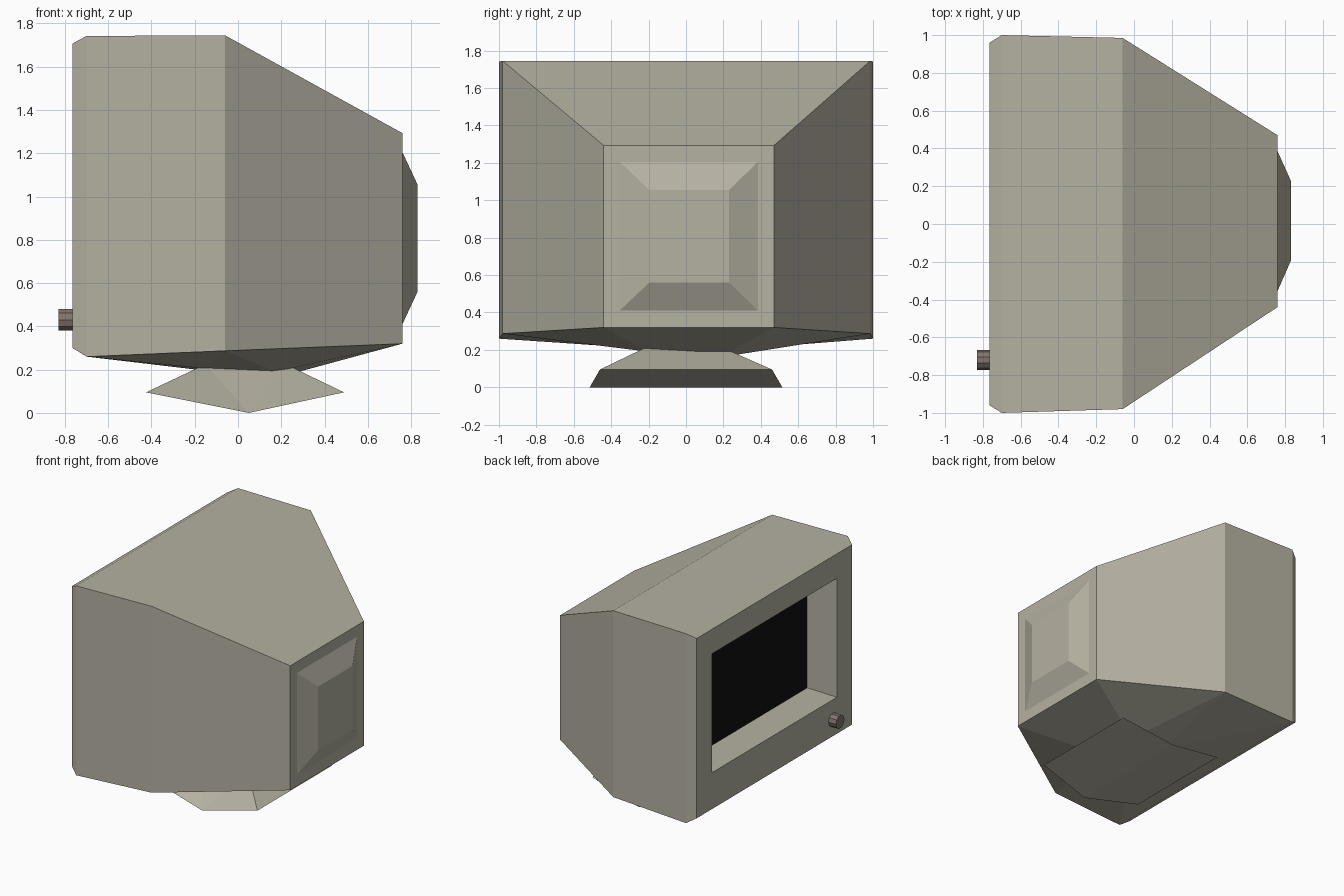
import bpy, bmesh, math
from mathutils import Matrix

if "Cube" in bpy.data.objects:
    bpy.data.objects.remove(bpy.data.objects["Cube"])


def material(name, rgb):
    m = bpy.data.materials.new(name)
    m.diffuse_color = (*rgb, 1)
    m.use_nodes = True
    m.node_tree.nodes["Principled BSDF"].inputs["Base Color"].default_value = m.diffuse_color
    return m


beige = material("beige_plastic", (0.46, 0.44, 0.36))
black = material("dark_glass", (0.005, 0.005, 0.005))
brown = material("brown_plastic", (0.22, 0.175, 0.15))


def finish(bm, name, mats):
    bmesh.ops.recalc_face_normals(bm, faces=bm.faces)
    mesh = bpy.data.meshes.new(name)
    bm.to_mesh(mesh)
    bm.free()
    for m in mats:
        mesh.materials.append(m)
    ob = bpy.data.objects.new(name, mesh)
    bpy.context.collection.objects.link(ob)
    return ob


def rect(bm, x, y0, y1, z0, z1):
    return [bm.verts.new((x, y, z)) for y, z in ((y0, z0), (y1, z0), (y1, z1), (y0, z1))]


# Casing: rectangular sections lofted from the sunken screen to the rear bump
bm = bmesh.new()
sections = [
    (-0.508, -0.773, 0.773, 0.59, 1.515),   # screen
    (-0.765, -0.773, 0.773, 0.585, 1.515),  # opening
    (-0.765, -0.96, 0.96, 0.30, 1.707),     # bezel
    (-0.70, -1.0, 1.0, 0.26, 1.742),
    (-0.06, -0.98, 0.985, 0.287, 1.745),
    (0.76, -0.44, 0.47, 0.32, 1.293),       # rear panel
    (0.76, -0.355, 0.385, 0.41, 1.205),     # rear bump
    (0.83, -0.195, 0.23, 0.56, 1.055),
]
rings = [rect(bm, *s) for s in sections]
for i, (a, b) in enumerate(zip(rings, rings[1:])):
    for k in range(4):
        if k == 0 and i in (3, 4):
            continue  # the underside is built separately
        n = (k + 1) % 4
        bm.faces.new((a[k], a[n], b[n], b[k]))
bm.faces.new(rings[0]).material_index = 1
bm.faces.new(rings[-1])

# Underside: slopes down to a small socket, lowest towards the rear
A, B, C = rings[3], rings[4], rings[5]
socket = [[bm.verts.new(p) for p in pair] for pair in (
    ((-0.15, -0.19, 0.205), (-0.15, 0.18, 0.195)),
    ((0.17, -0.2, 0.19), (0.17, 0.18, 0.16)))]
bm.faces.new((A[0], A[1], socket[0][1], socket[0][0]))
bm.faces.new((C[0], C[1], socket[1][1], socket[1][0]))
bm.faces.new((socket[0][0], socket[0][1], socket[1][1], socket[1][0]))
for s in (0, 1):
    bm.faces.new((A[s], B[s], socket[0][s]))
    bm.faces.new((B[s], socket[1][s], socket[0][s]))
    bm.faces.new((B[s], C[s], socket[1][s]))
finish(bm, "monitor_casing", [beige, black])

# Stand: shallow V-shaped foot with a smaller flat top
bm = bmesh.new()
foot = [[bm.verts.new((x, s * y, z)) for s in (-1, 1)]
        for x, y, z in ((-0.425, 0.46, 0.095), (0.05, 0.515, 0.0), (0.49, 0.46, 0.095))]
top = [[bm.verts.new((x, y, 0.225)) for y in (-0.19, 0.165)] for x in (-0.15, 0.22)]
for a, b in ((foot[0], foot[1]), (foot[1], foot[2]), (foot[2], top[1]),
             (top[1], top[0]), (top[0], foot[0])):
    bm.faces.new((a[0], a[1], b[1], b[0]))
for s in (0, 1):
    bm.faces.new((foot[0][s], foot[1][s], top[0][s]))
    bm.faces.new((foot[1][s], top[1][s], top[0][s]))
    bm.faces.new((foot[1][s], foot[2][s], top[1][s]))
finish(bm, "stand", [beige])

# Control knob on the bezel
bm = bmesh.new()
bmesh.ops.create_cone(bm, cap_ends=True, segments=10, radius1=0.052, radius2=0.052, depth=0.075,
                      matrix=Matrix.Translation((-0.793, -0.72, 0.43)) @ Matrix.Rotation(math.pi / 2, 4, 'Y'))
finish(bm, "knob", [brown])
